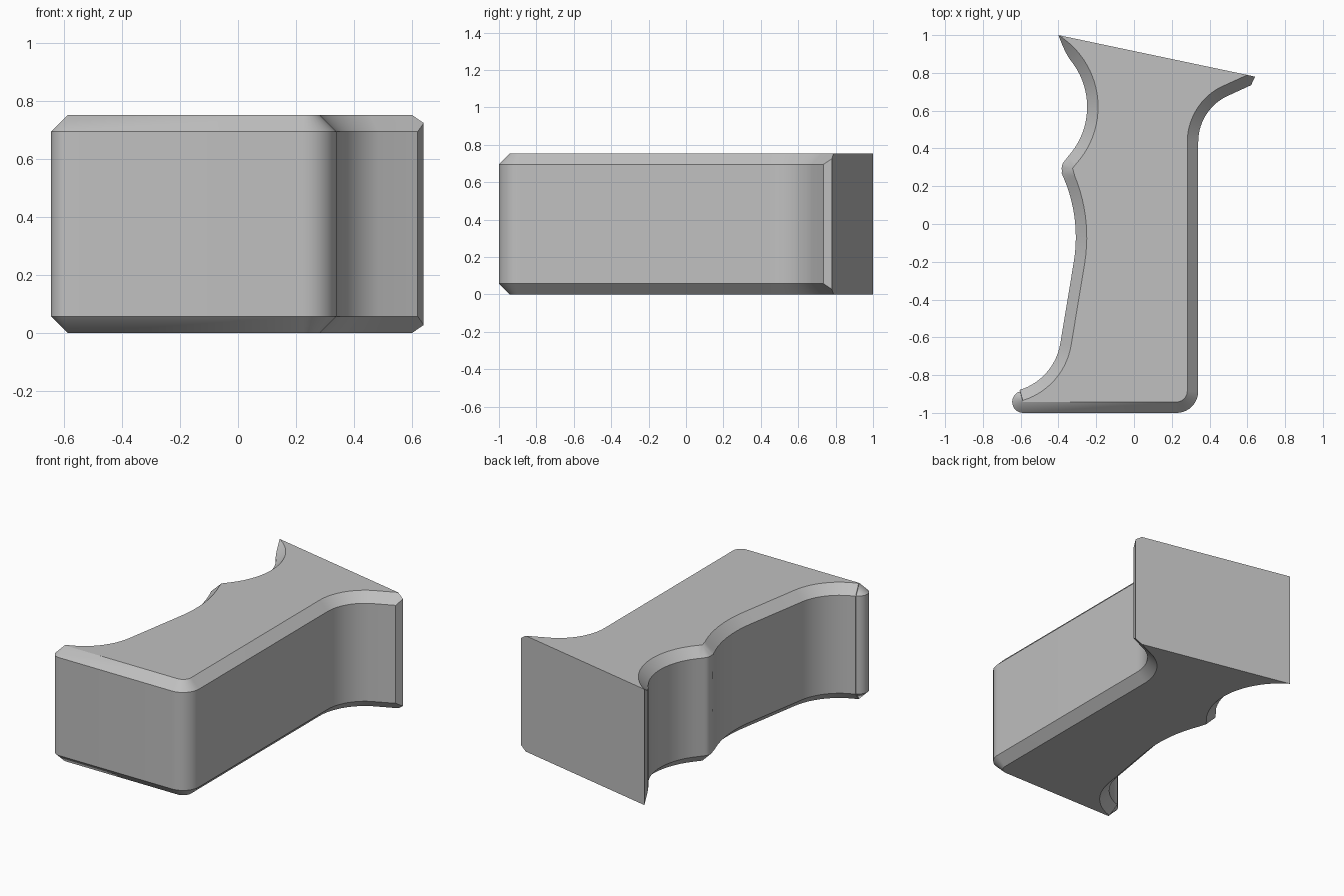
import bpy, bmesh
from math import cos, sin, radians

cube = bpy.data.objects.get("Cube")
if cube:
    bpy.data.objects.remove(cube, do_unlink=True)

HEIGHT = 0.753
BEVEL = 0.058
section = []  # (outer point, inset point, how far the wall rises into the bevel)


def polar(centre, radius, angle):
    a = radians(angle)
    return (centre[0] + radius * cos(a), centre[1] + radius * sin(a))


def arc(centre, radius, start, end, steps, inset):
    """Add an arc of the outline; inset is +BEVEL for hollows, -BEVEL for rounds."""
    for i in range(steps + 1):
        a = start + (end - start) * i / steps
        section.append((polar(centre, radius, a), polar(centre, radius + inset, a), 0))


# Upper finger hollow: the bevel fades out towards the pointed tip
finger = (-0.638, 0.62)
for i in range(8, 0, -1):
    t = i / 8
    a = 38 + 20 * t
    rise = BEVEL * t * t
    section.append((polar(finger, 0.39 + rise, a), polar(finger, 0.39 + BEVEL, a), rise))
arc(finger, 0.39, 38, -46, 20, BEVEL)
# Ridge between the fingers, then the long lower hollow
arc((-0.325, 0.295), BEVEL, 134, 205, 6, -BEVEL)
arc((-1.108, -0.07), 0.80, 25, -9, 12, BEVEL)
# Flared foot with its rounded lip
arc((-0.696, -0.582), 0.31, -9, -73, 14, BEVEL)
arc((-0.587, -0.942), BEVEL, 107, 270, 12, -BEVEL)
# Rounded corner, straight spine and upper sweep
arc((0.225, -0.885), 0.115, 270, 360, 10, -BEVEL)
arc((0.61, 0.434), 0.27, 180, 118, 14, BEVEL)
# Cut-off end of the sweep
corner = (0.60, 0.789)
section.append(((0.62, 0.735), corner, 0))
section.append(((0.641, 0.78), corner, 0.03))

# Skin the outline: wall, two bevels, two caps and the flat back
bm = bmesh.new()
rings = [[], [], [], []]
for outer, inner, rise in section:
    low = BEVEL - rise
    for ring, point, z in zip(rings, (inner, outer, outer, inner),
                              (0, low, HEIGHT - low, HEIGHT)):
        ring.append(bm.verts.new((*point, z)))
for lower, upper in zip(rings, rings[1:]):
    for i in range(len(section) - 1):
        bm.faces.new((lower[i], lower[i + 1], upper[i + 1], upper[i]))
bm.faces.new(rings[0][::-1])
bm.faces.new(rings[3])
bm.faces.new([rings[0][0], rings[3][0]] + [r[-1] for r in reversed(rings)])
bmesh.ops.remove_doubles(bm, verts=bm.verts[:], dist=0.007)
bmesh.ops.recalc_face_normals(bm, faces=bm.faces[:])
mesh = bpy.data.meshes.new("grip_body")
bm.to_mesh(mesh)
bm.free()

grip = bpy.data.objects.new("grip_body", mesh)
bpy.context.collection.objects.link(grip)

grey = bpy.data.materials.new("light_grey")
grey.use_nodes = True
colour = (0.53, 0.53, 0.53, 1)
grey.diffuse_color = colour
grey.node_tree.nodes["Principled BSDF"].inputs["Base Color"].default_value = colour
mesh.materials.append(grey)

bpy.ops.object.select_all(action="DESELECT")
grip.select_set(True)
bpy.context.view_layer.objects.active = grip
bpy.ops.object.shade_smooth_by_angle(angle=radians(30))
